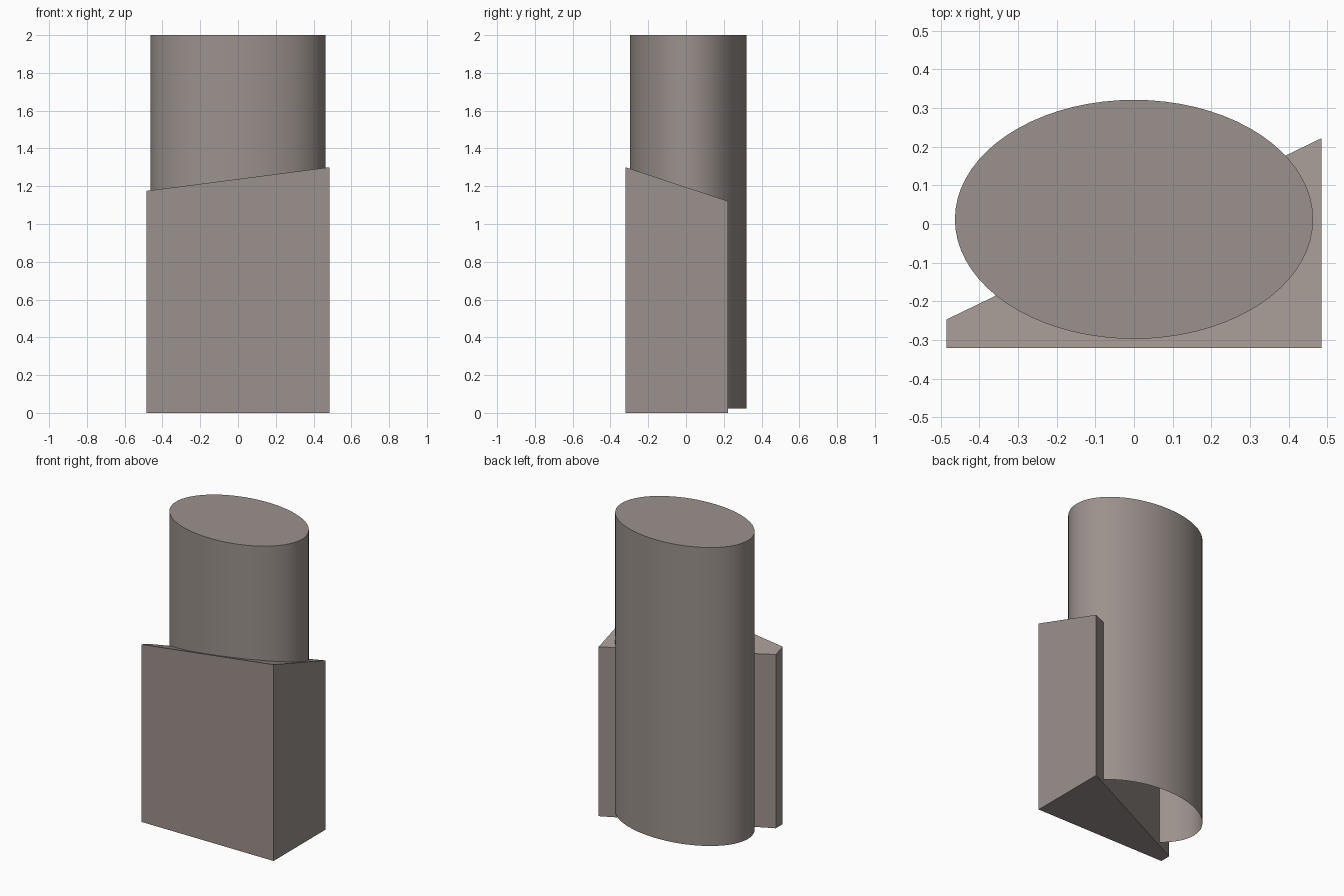
import bpy, bmesh, math

if "Cube" in bpy.data.objects:
    bpy.data.objects.remove(bpy.data.objects["Cube"])

stone = bpy.data.materials.new("warm grey")
stone.diffuse_color = (0.33, 0.285, 0.265, 1)
stone.use_nodes = True
stone.node_tree.nodes["Principled BSDF"].inputs["Base Color"].default_value = stone.diffuse_color


def finish(name, bm):
    bmesh.ops.recalc_face_normals(bm, faces=bm.faces)
    mesh = bpy.data.meshes.new(name)
    bm.to_mesh(mesh)
    bm.free()
    mesh.materials.append(stone)
    ob = bpy.data.objects.new(name, mesh)
    bpy.context.collection.objects.link(ob)
    return ob


# Wedge-shaped block with a sloping top plane
def slope(x, y):
    return 1.238 + 0.129 * x - 0.33 * (y + 0.32)


outline = [(-0.485, -0.32), (0.485, -0.32), (0.485, 0.222), (-0.485, -0.247)]
bm = bmesh.new()
low = [bm.verts.new((x, y, 0)) for x, y in outline]
high = [bm.verts.new((x, y, slope(x, y))) for x, y in outline]
bm.faces.new(low[::-1])
bm.faces.new(high)
for i in range(4):
    j = (i + 1) % 4
    bm.faces.new((low[i], low[j], high[j], high[i]))
finish("block", bm)

# Oval column, capped on top and open underneath
SEGMENTS = 72
bm = bmesh.new()
rings = []
for z in (0.023, 2.0):
    rings.append([bm.verts.new((0.463 * math.cos(a), 0.012 + 0.309 * math.sin(a), z))
                  for a in (2 * math.pi * k / SEGMENTS for k in range(SEGMENTS))])
for i in range(SEGMENTS):
    j = (i + 1) % SEGMENTS
    bm.faces.new((rings[0][i], rings[0][j], rings[1][j], rings[1][i]))
bm.faces.new(rings[1])
column = finish("oval_column", bm)
# The open shell's normals must face outward
if column.data.polygons[-1].normal.z < 0:
    column.data.flip_normals()
bpy.context.view_layer.objects.active = column
column.select_set(True)
bpy.ops.object.shade_smooth_by_angle(angle=math.radians(30))
